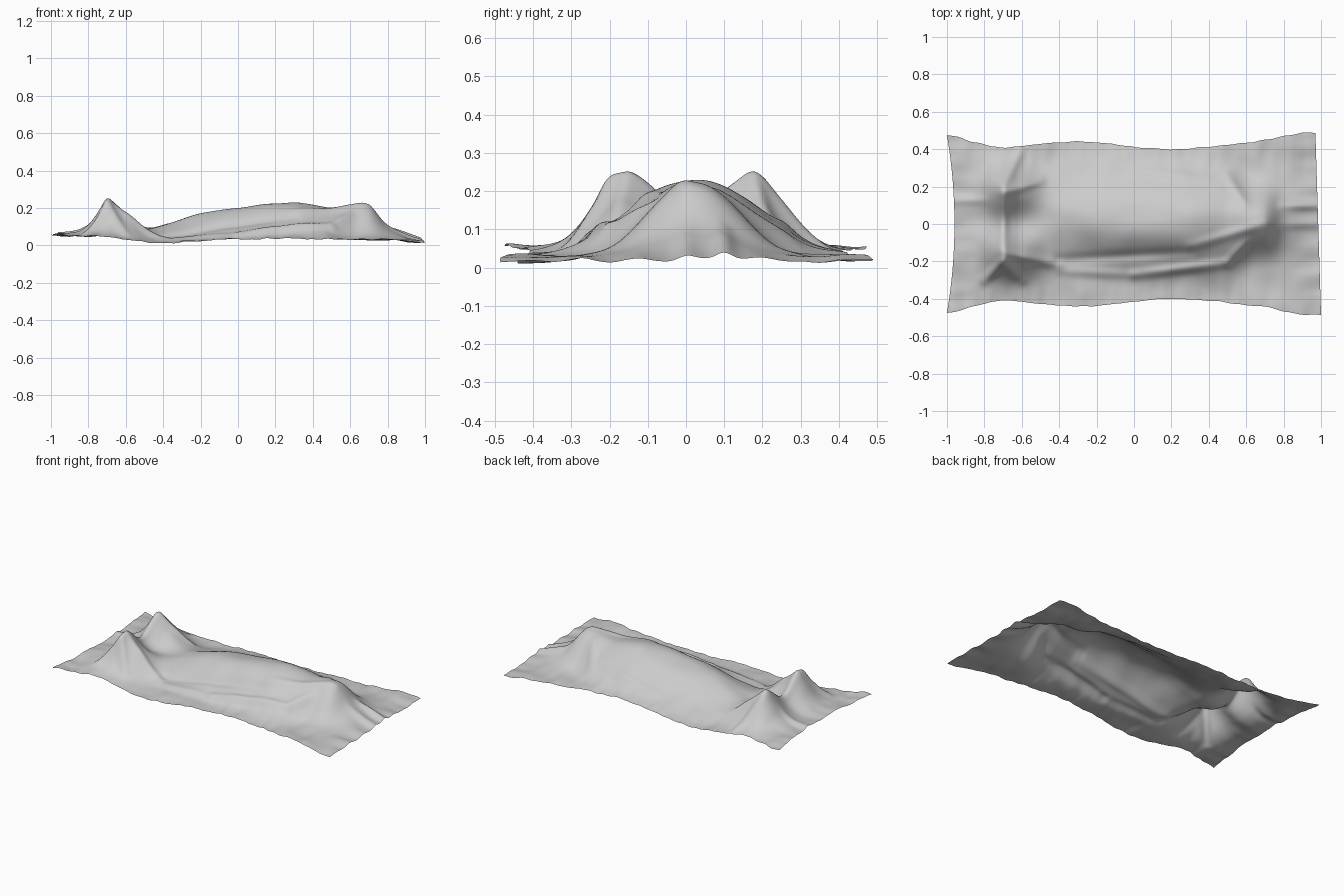
import bpy, math
from mathutils import Vector, noise

if "Cube" in bpy.data.objects:
    bpy.data.objects.remove(bpy.data.objects["Cube"])


def smooth(start, end, value):
    s = min(max((value - start) / (end - start), 0), 1)
    return s * s * (3 - 2 * s)


def curve(points, t):
    """Smooth interpolation through (position, value) points."""
    for i in range(len(points) - 1):
        left, right = Vector(points[i]), Vector(points[i + 1])
        if t <= right.x or i == len(points) - 2:
            before = Vector(points[max(i - 1, 0)])
            after = Vector(points[min(i + 2, len(points) - 1)])
            span = right.x - left.x
            slope_in = (right.y - before.y) / (right.x - before.x) * span
            slope_out = (after.y - left.y) / (after.x - left.x) * span
            s = min(max((t - left.x) / span, 0), 1)
            ease = smooth(0, 1, s)
            return (left.y + (right.y - left.y) * ease
                    + slope_in * s * (1 - s) ** 2 - slope_out * s * s * (1 - s))


# Ridge line along the length
RIDGE = [(-1, .06), (-.87, .07), (-.8, .11), (-.7, .22), (-.6, .16), (-.45, .1),
         (-.2, .17), (0, .2), (.28, .23), (.48, .2), (.6, .22), (.7, .21),
         (.79, .11), (.86, .07), (1, .02)]

# Creases: start, end, height
FOLDS = [
    ((-.4, -.25), (0, -.27), .012), ((0, -.27), (.5, -.21), .022),
    ((-.4, -.19), (.3, -.15), -.015), ((.3, -.12), (.7, 0), .014),
    ((.5, -.2), (.6, -.1), .018), ((.5, .26), (.6, .1), .016),
    ((0, .29), (.4, .24), .01), ((-.7, .17), (-.5, .23), .022),
    ((-.7, -.15), (-.4, -.22), .02), ((-.7, -.2), (-.8, -.3), .03),
    ((-.7, -.2), (-.6, -.3), .02), ((-.7, -.2), (-.7, .2), .025),
    ((-.7, .2), (-.6, .4), .016), ((-1, .13), (-.8, .13), .014),
    ((.8, .1), (1, .1), .024), ((.8, 0), (1, 0), .012),
]


def fold_height(point):
    total = 0
    for start, end, height in FOLDS:
        start, end = Vector(start), Vector(end)
        along = (point - start).dot(end - start) / (end - start).length_squared
        s = min(max(along, 0), 1)
        distance = (point - start.lerp(end, s)).length
        fade = (1 + math.sin(math.pi * s)) / 2
        total += height * fade * math.exp(-(distance / .027) ** 2)
    return total


def hump(distance, width, power=2):
    return math.exp(-abs(distance / width) ** power)


def wrinkle(x, y, x_rate, y_rate):
    return .008 * noise.noise(Vector((x * x_rate, y * y_rate, x_rate)))


def cloth_height(x, y):
    # floor level dips below the legs and at the far end
    floor = .03 + .025 * smooth(-.5, -1, x) - .015 * hump(x + .4, .2) - .012 * smooth(.8, 1, x)
    rise = max(curve(RIDGE, x) - floor, 0)
    # one hump over the body, narrowing at the head, and two peaks at the feet
    side = y - .02
    width = .24 - .08 * smooth(.45, .65, x)
    if side < 0:
        width -= .04 * hump(x + .3, .4)
    body = hump(side, width, 2.3)
    feet = hump(y + .15, .135) + hump(y - .17, .135)
    section = feet + (body - feet) * smooth(-.62, -.38, x)
    # soft wrinkles, running outward to the hems
    ripples = wrinkle(x, y, 6, 8)
    ripples += wrinkle(x, y, 16, 5) * smooth(.2, .4, abs(y))
    ripples += wrinkle(x, y, 4, 13) * smooth(.8, .95, abs(x))
    return max(floor + rise * section + fold_height(Vector((x, y))) + ripples, .002)


def hem(u):
    """Half depth of the cloth, flaring out to the corners."""
    return .42 + .02 * math.cos(6 * (u + .3)) + .065 * smooth(.65, 1, abs(u))


# Draped sheet as one open grid
COLUMNS, ROWS = 200, 100
verts = []
for j in range(ROWS + 1):
    v = 2 * j / ROWS - 1
    right_edge, left_edge = -.96 - .04 * v * v, .985 - .015 * v
    for i in range(COLUMNS + 1):
        u = 2 * i / COLUMNS - 1
        x = right_edge + (left_edge - right_edge) * i / COLUMNS
        y = v * hem(u) + wrinkle(u, v, 12, 1) * v ** 6
        verts.append((x, y, cloth_height(x, y)))
row = COLUMNS + 1
corners = [j * row + i for j in range(ROWS) for i in range(COLUMNS)]
faces = [(c, c + 1, c + row + 1, c + row) for c in corners]

mesh = bpy.data.meshes.new("draped_sheet")
mesh.from_pydata(verts, [], faces)
mesh.shade_smooth()
sheet = bpy.data.objects.new("draped_sheet", mesh)
bpy.context.collection.objects.link(sheet)

# Cloth colour
cloth = bpy.data.materials.new("pale_grey_cloth")
cloth.use_nodes = True
colour = (.6, .6, .6, 1)
cloth.diffuse_color = colour
cloth.node_tree.nodes["Principled BSDF"].inputs["Base Color"].default_value = colour
mesh.materials.append(cloth)
